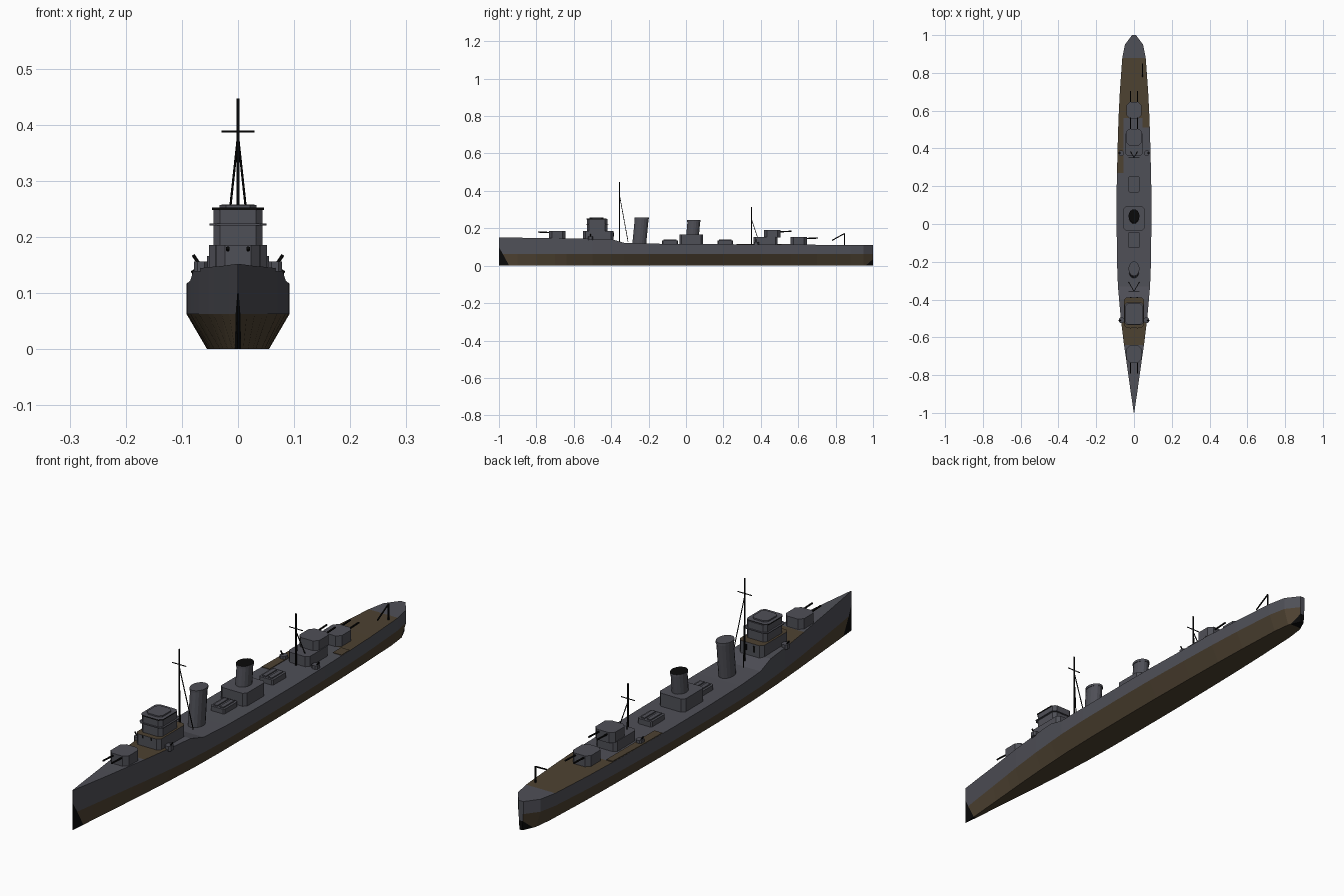
import bpy, bmesh, math
from mathutils import Vector

if "Cube" in bpy.data.objects:
    bpy.data.objects.remove(bpy.data.objects["Cube"])

def material(name, rgb):
    m = bpy.data.materials.new(name)
    m.diffuse_color = (*rgb, 1)
    m.use_nodes = True
    m.node_tree.nodes["Principled BSDF"].inputs["Base Color"].default_value = m.diffuse_color
    return m

GREY = material("ship grey", (0.078, 0.079, 0.095))
BROWN = material("deck brown", (0.075, 0.054, 0.031))
BLACK = material("black", (0.003, 0.003, 0.003))

def finish(name, bm, mats):
    bmesh.ops.recalc_face_normals(bm, faces=bm.faces)
    me = bpy.data.meshes.new(name)
    bm.to_mesh(me)
    bm.free()
    for m in mats:
        me.materials.append(m)
    ob = bpy.data.objects.new(name, me)
    bpy.context.collection.objects.link(ob)
    return ob

def prism(name, pts, z0, z1, mat=GREY, top=None, rake=0.0):
    """Extrude a plan outline from z0 to z1, optionally raked aft."""
    bm = bmesh.new()
    lo = [bm.verts.new((x, y, z0)) for x, y in pts]
    hi = [bm.verts.new((x, y + rake, z1)) for x, y in pts]
    bm.faces.new(lo)
    bm.faces.new(hi).material_index = 1 if top else 0
    for i in range(len(pts)):
        j = (i + 1) % len(pts)
        bm.faces.new((lo[i], lo[j], hi[j], hi[i]))
    return finish(name, bm, [mat] + ([top] if top else []))

def plan(w, y0, y1, c=0.012, x=0.0):
    """Rectangle of half width w with cut corners."""
    return [(x - w + c, y0), (x + w - c, y0), (x + w, y0 + c), (x + w, y1 - c),
            (x + w - c, y1), (x - w + c, y1), (x - w, y1 - c), (x - w, y0 + c)]

def rect(w, y0, y1, x=0.0):
    return [(x - w, y0), (x + w, y0), (x + w, y1), (x - w, y1)]

def oval(rx, ry, y, n=16):
    return [(rx * math.cos(2 * math.pi * i / n), y + ry * math.sin(2 * math.pi * i / n))
            for i in range(n)]

def rod(name, a, b, r=0.003, mat=BLACK, n=6):
    a, b = Vector(a), Vector(b)
    bm = bmesh.new()
    bmesh.ops.create_cone(bm, cap_ends=True, segments=n, radius1=r, radius2=r, depth=(b - a).length)
    rot = (b - a).to_track_quat('Z', 'Y').to_matrix()
    for v in bm.verts:
        v.co = rot @ v.co + (a + b) / 2
    return finish(name, bm, [mat])

# Hull: (y, half width, deck height) stations
stations = [(-1, 0.0012, 0.152), (-0.9, 0.016, 0.150), (-0.8, 0.030, 0.148), (-0.7, 0.044, 0.147),
            (-0.64, 0.053, 0.146), (-0.5, 0.070, 0.144), (-0.4, 0.079, 0.142), (-0.33, 0.085, 0.122),
            (-0.2, 0.090, 0.118), (0, 0.092, 0.116), (0.2, 0.0915, 0.115), (0.4, 0.087, 0.114),
            (0.56, 0.082, 0.113), (0.7, 0.075, 0.112), (0.88, 0.062, 0.111), (0.95, 0.048, 0.111),
            (1, 0.010, 0.111)]
bm = bmesh.new()
rings = [[bm.verts.new((x, y, z)) for x, z in
          ((-0.6 * w, 0), (-w, 0.063), (-w, d), (w, d), (w, 0.063), (0.6 * w, 0))]
         for y, w, d in stations]
for a, b in zip(rings, rings[1:]):
    for i in range(6):
        j = (i + 1) % 6
        bm.faces.new((a[i], a[j], b[j], b[i]))
bm.faces.new(rings[0])
bm.faces.new(rings[-1])
# slanted cuts that bound the black stem and stern corners
cuts = [(Vector((0, -1, 0.10)), Vector((0, -0.10, -0.055)).normalized()),
        (Vector((0, 1, 0.035)), Vector((0, 0.035, -0.04)).normalized())]
for co, no in cuts:
    bmesh.ops.bisect_plane(bm, geom=bm.verts[:] + bm.edges[:] + bm.faces[:], plane_co=co, plane_no=no)
bmesh.ops.recalc_face_normals(bm, faces=bm.faces)
for f in bm.faces:
    c = f.calc_center_median()
    deck = f.normal.z > 0.7
    if any((c - co).dot(no) > 1e-5 for co, no in cuts):
        f.material_index = 2
    elif deck and (-0.64 < c.y < -0.5 or 0.56 < c.y < 0.88):
        f.material_index = 1
    elif not deck and c.z < 0.062:
        f.material_index = 1
finish("hull", bm, [GREY, BROWN, BLACK])
prism("side_deck_strip", [(-0.055, 0.27), (-0.055, 0.56), (-0.081, 0.56), (-0.087, 0.4), (-0.089, 0.27)],
      0.112, 0.117, BROWN)
prism("aft_deck_patch", [(0.045, 0.56), (0.081, 0.56), (0.083, 0.51), (0.045, 0.51)],
      0.11, 0.1155, BROWN)

# Gun turrets: direction d is -1 forward, +1 aft
def turret(name, y, z0, z1, d, w=0.039):
    prism(name, plan(w, y - 0.044, y + 0.044, 0.016), z0, z1)
    for s in (-1, 1):
        rod(name + "_barrel", (s * 0.018, y + d * 0.03, z1 - 0.009),
            (s * 0.018, y + d * 0.103, z1 - 0.006), 0.0035)

turret("fore_turret", -0.688, 0.14, 0.186, -1)
turret("raised_aft_turret", 0.46, 0.15, 0.19, 1, 0.042)
turret("aft_turret", 0.602, 0.11, 0.154, 1)
prism("aft_deckhouse", plan(0.045, 0.36, 0.49), 0.11, 0.153)

# Bridge
prism("bridge_base", plan(0.052, -0.55, -0.388), 0.13, 0.186, GREY, BROWN)
prism("bridge_house", plan(0.044, -0.53, -0.42), 0.18, 0.25)
prism("bridge_ledge", plan(0.051, -0.535, -0.415), 0.2205, 0.2235)
prism("bridge_brim", plan(0.046, -0.532, -0.425), 0.248, 0.252, BLACK, GREY)
prism("bridge_roof", plan(0.033, -0.515, -0.44), 0.25, 0.257)
for s in (-1, 1):
    prism("bridge_port", rect(0.003, -0.552, -0.549, s * 0.018), 0.175, 0.184, BLACK)
    prism("bridge_door", rect(0.004, -0.389, -0.386, s * 0.018), 0.155, 0.178, BLACK)

# Small side guns
for y, z, x in ((-0.51, 0.138, 0.066), (0.375, 0.11, 0.068)):
    for s in (-1, 1):
        prism("side_gun_mount", plan(0.0125, y - 0.014, y + 0.014, 0.006, s * x), z, z + 0.018)
        rod("side_gun_barrel", (s * (x + 0.004), y, z + 0.015), (s * (x + 0.014), y, z + 0.03), 0.003)

# Masts with yard and rear legs: (y, base, top, leg join, leg offset, leg spread, yard height)
for name, y, z0, z1, zj, dy, dx, zy in (("fore_mast", -0.356, 0.13, 0.447, 0.38, 0.046, 0.027, 0.388),
                                        ("aft_mast", 0.351, 0.11, 0.313, 0.245, 0.045, 0.025, 0.255)):
    rod(name, (0, y, z0), (0, y, z1), 0.0028)
    rod(name + "_yard", (-0.029, y, zy), (0.029, y, zy), 0.002)
    for s in (-1, 1):
        rod(name + "_leg", (s * dx, y + dy, z0), (0, y, zj), 0.002)

# Funnels
funnels = [prism("fore_funnel", oval(0.027, 0.037, -0.25), 0.115, 0.25, rake=0.013),
           prism("fore_funnel_cap", oval(0.029, 0.039, -0.237), 0.249, 0.258),
           prism("aft_funnel", oval(0.027, 0.034, 0.035), 0.16, 0.236, rake=0.007),
           prism("aft_funnel_cap", oval(0.029, 0.036, 0.042), 0.235, 0.244, GREY, BLACK)]
prism("aft_funnel_house", plan(0.055, -0.035, 0.092), 0.11, 0.166)

# Low torpedo mounts with raised tubes
for y in (-0.085, 0.21):
    prism("torpedo_mount", plan(0.03, y - 0.042, y + 0.042, 0.005), 0.11, 0.135)
    for s in (-1, 1):
        prism("torpedo_tube", rect(0.008, y - 0.034, y + 0.034, s * 0.013), 0.13, 0.139)

# Stern davit
rod("davit_post", (0.045, 0.847, 0.105), (0.045, 0.847, 0.173), 0.003)
rod("davit_boom", (0.045, 0.847, 0.172), (0.045, 0.78, 0.135), 0.0028)
